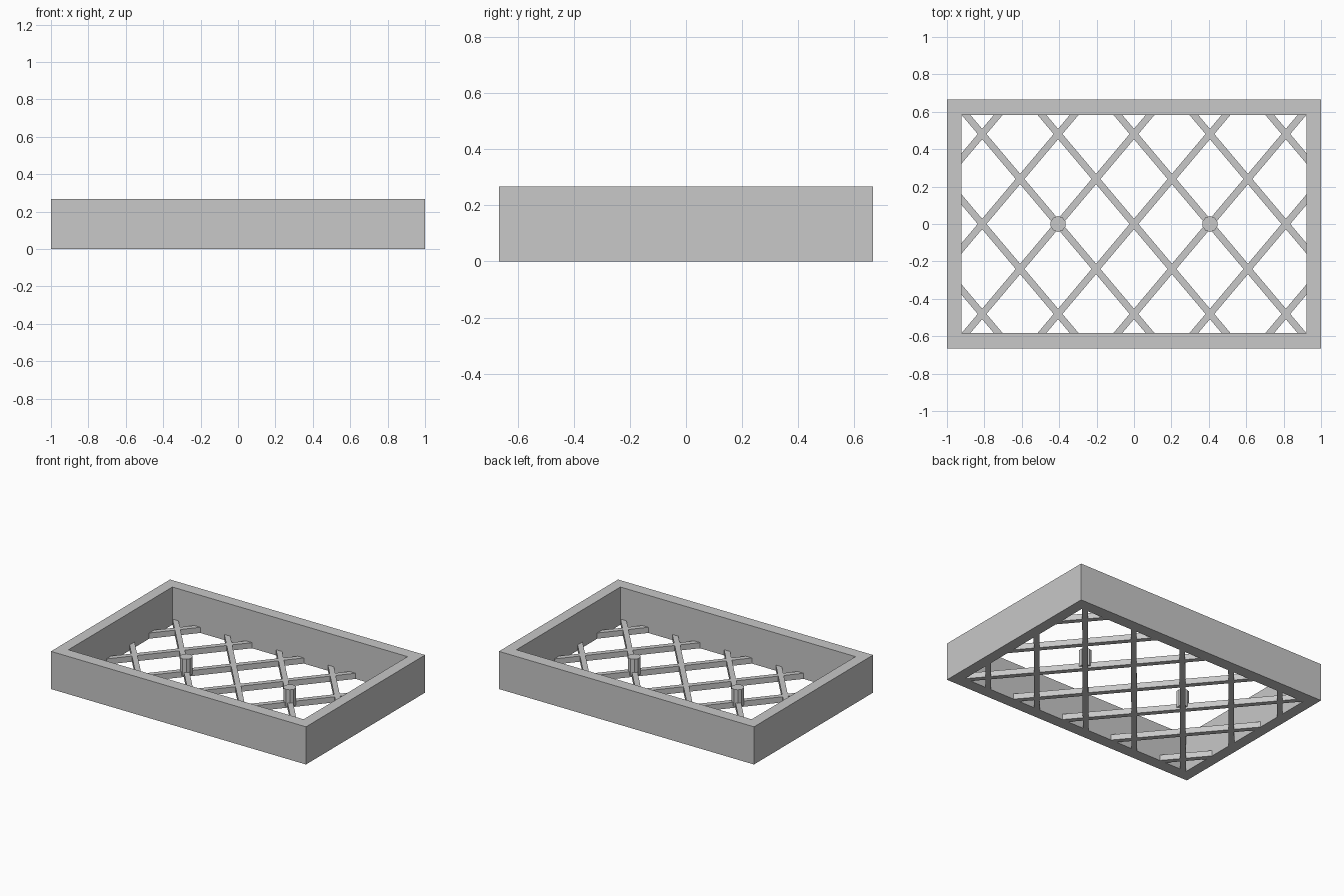
import bpy, bmesh, math
from mathutils import Matrix, Vector

if "Cube" in bpy.data.objects:
    bpy.data.objects.remove(bpy.data.objects["Cube"], do_unlink=True)

W, D, H = 2.0, 1.333, 0.267            # outer size
IN_X, IN_Y = 0.922, 0.582              # half size of the opening
STEP_X, STEP_Y = 0.406, 0.481          # lattice diamond size
BAR_W, BAR_H = 0.036, 0.04

grey = bpy.data.materials.new("plain grey")
grey.use_nodes = True
colour = (0.58, 0.58, 0.58, 1)
grey.diffuse_color = colour
grey.node_tree.nodes["Principled BSDF"].inputs["Base Color"].default_value = colour


def finish(bm, name):
    bmesh.ops.recalc_face_normals(bm, faces=bm.faces)
    mesh = bpy.data.meshes.new(name)
    bm.to_mesh(mesh)
    bm.free()
    mesh.materials.append(grey)
    obj = bpy.data.objects.new(name, mesh)
    bpy.context.collection.objects.link(obj)
    return obj


def rectangle(bm, x, y, z):
    return [bm.verts.new((sx * x, sy * y, z))
            for sx, sy in ((-1, -1), (1, -1), (1, 1), (-1, 1))]


# Open rectangular frame: outer and inner loops joined all round
bm = bmesh.new()
loops = [rectangle(bm, W / 2, D / 2, 0), rectangle(bm, W / 2, D / 2, H),
         rectangle(bm, IN_X, IN_Y, H), rectangle(bm, IN_X, IN_Y, 0)]
for a, b in zip(loops, loops[1:] + loops[:1]):
    for i in range(4):
        j = (i + 1) % 4
        bm.faces.new((a[i], a[j], b[j], b[i]))
finish(bm, "frame")


# Diagonal bars of the floor lattice, trimmed to the opening
def lattice(name, side):
    bm = bmesh.new()
    angle = side * math.atan2(STEP_Y, STEP_X)
    for k in range(-3, 4):
        place = (Matrix.Translation((k * STEP_X, 0, BAR_H / 2))
                 @ Matrix.Rotation(angle, 4, "Z")
                 @ Matrix.Diagonal((4, BAR_W, BAR_H, 1)))
        bmesh.ops.create_cube(bm, size=1, matrix=place)
    for n in (Vector((1, 0, 0)), Vector((-1, 0, 0)), Vector((0, 1, 0)), Vector((0, -1, 0))):
        point = Vector((n.x * IN_X, n.y * IN_Y, 0))
        bmesh.ops.bisect_plane(bm, geom=bm.verts[:] + bm.edges[:] + bm.faces[:],
                               plane_co=point, plane_no=n, clear_outer=True)
        bmesh.ops.holes_fill(bm, edges=[e for e in bm.edges if e.is_boundary])
    finish(bm, name)


lattice("rising_lattice_bars", 1)
lattice("falling_lattice_bars", -1)

# Short upright pegs on two lattice crossings
PEG_LOW, PEG_TOP = 0.015, 0.135
for name, side in (("right_peg", -1), ("left_peg", 1)):
    bm = bmesh.new()
    bmesh.ops.create_cone(bm, cap_ends=True, segments=10, radius1=0.042, radius2=0.042,
                          depth=PEG_TOP - PEG_LOW,
                          matrix=Matrix.Translation((side * STEP_X, 0, (PEG_LOW + PEG_TOP) / 2)))
    finish(bm, name)
